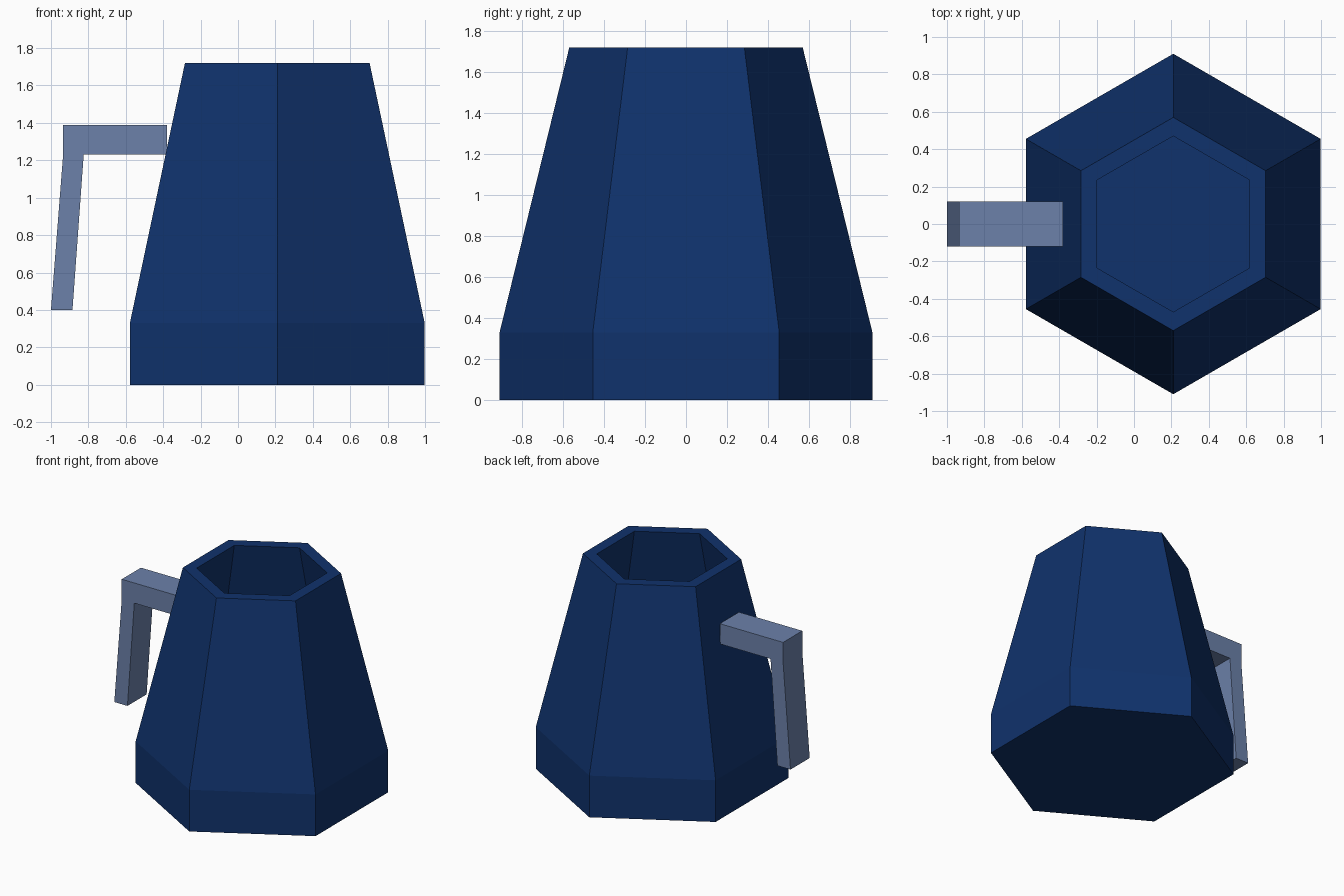
import bpy, bmesh, math

if "Cube" in bpy.data.objects:
    bpy.data.objects.remove(bpy.data.objects["Cube"])


def material(name, colour):
    m = bpy.data.materials.new(name)
    m.diffuse_color = (*colour, 1)
    m.use_nodes = True
    m.node_tree.nodes["Principled BSDF"].inputs["Base Color"].default_value = m.diffuse_color
    return m


def add_object(name, bm, mat):
    bmesh.ops.recalc_face_normals(bm, faces=bm.faces)
    me = bpy.data.meshes.new(name)
    bm.to_mesh(me)
    bm.free()
    me.materials.append(mat)
    ob = bpy.data.objects.new(name, me)
    bpy.context.collection.objects.link(ob)
    return ob


navy = material("navy blue", (0.005, 0.032, 0.15))
slate = material("slate blue", (0.15, 0.22, 0.40))

# Hexagonal hollow body: outer profile up, over the rim, down inside (radius, z)
SIDES, CX = 6, 0.21
profile = [(0.91, 0), (0.91, 0.33), (0.57, 1.72),
           (0.47, 1.72), (0.81, 0.33), (0.81, 0.1)]
bm = bmesh.new()
rings = []
for r, z in profile:
    angles = [math.pi / 2 + i * math.tau / SIDES for i in range(SIDES)]
    rings.append([bm.verts.new((CX + r * math.cos(a), r * math.sin(a), z)) for a in angles])
for low, high in zip(rings, rings[1:]):
    for i in range(SIDES):
        j = (i + 1) % SIDES
        bm.faces.new((low[i], low[j], high[j], high[i]))
bm.faces.new(rings[0])
bm.faces.new(rings[-1])
add_object("mug_body", bm, navy)

# Open hook handle: side outline (x, z) extruded across y
outline = [(-0.38, 1.39), (-0.935, 1.39), (-0.935, 1.23), (-1.0, 0.40),
           (-0.885, 0.40), (-0.825, 1.23), (-0.38, 1.23)]
bm = bmesh.new()
face = bm.faces.new([bm.verts.new((x, -0.12, z)) for x, z in outline])
ext = bmesh.ops.extrude_face_region(bm, geom=[face])
moved = [v for v in ext["geom"] if isinstance(v, bmesh.types.BMVert)]
bmesh.ops.translate(bm, verts=moved, vec=(0, 0.24, 0))
add_object("handle", bm, slate)
